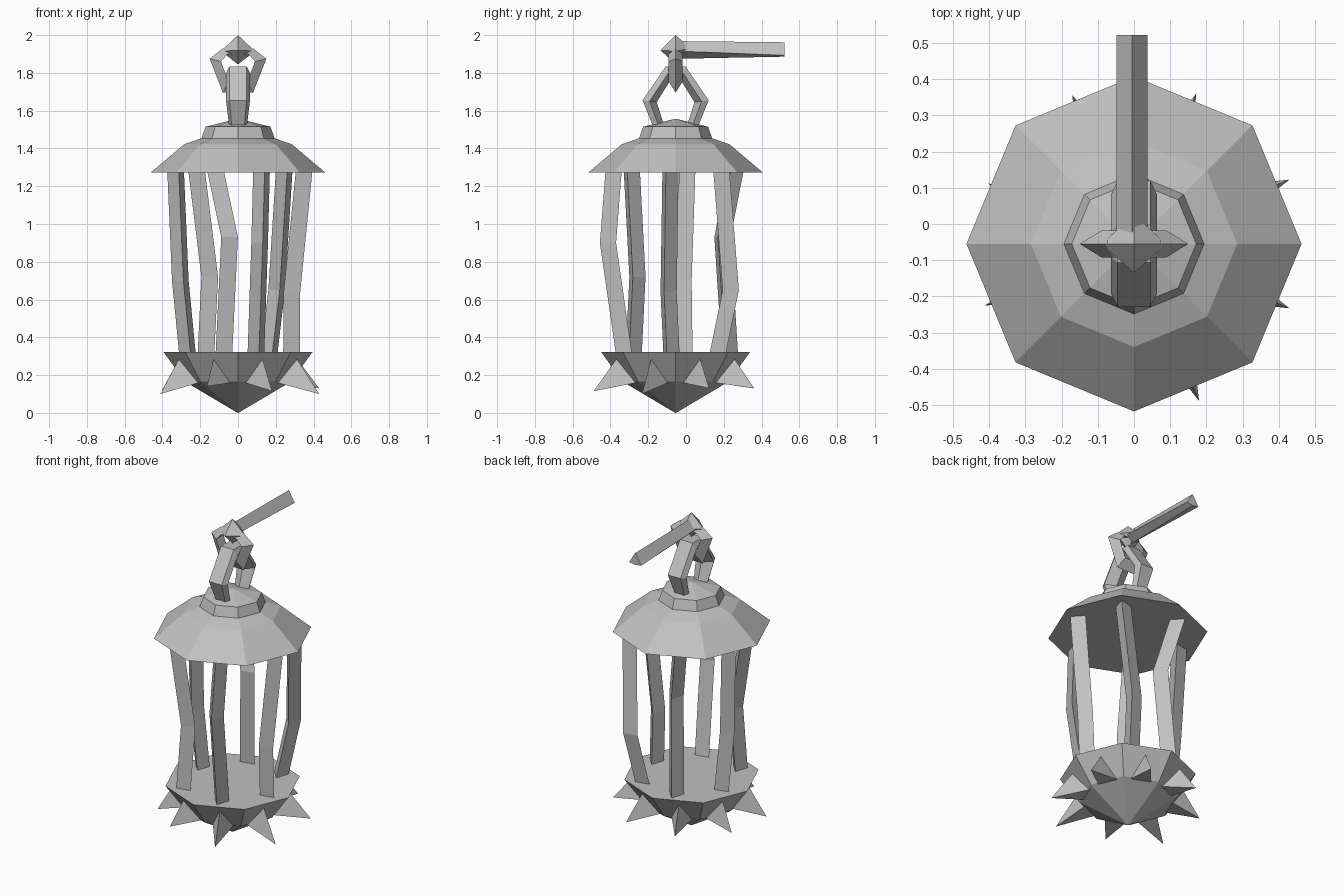
import bpy
import bmesh
from math import cos, sin, pi, radians
from mathutils import Vector

AXIS_Y = -0.055  # depth of the lantern's centre line

if "Cube" in bpy.data.objects:
    bpy.data.objects.remove(bpy.data.objects["Cube"])

iron = bpy.data.materials.new("grey_iron")
iron.use_nodes = True
grey = (0.53, 0.53, 0.53, 1)
iron.diffuse_color = grey
iron.node_tree.nodes["Principled BSDF"].inputs["Base Color"].default_value = grey


def build(name, verts, faces):
    """Flat-shaded part with outward normals, placed on the lantern axis."""
    mesh = bpy.data.meshes.new(name)
    mesh.from_pydata([tuple(v) for v in verts], [], faces)
    mesh.materials.append(iron)
    bm = bmesh.new()
    bm.from_mesh(mesh)
    bmesh.ops.recalc_face_normals(bm, faces=bm.faces)
    bm.to_mesh(mesh)
    bm.free()
    obj = bpy.data.objects.new(name, mesh)
    obj.location.y = AXIS_Y
    bpy.context.collection.objects.link(obj)


def loft(name, rings, closed=False):
    """Skin equal-sized rings; cap the ends unless the path closes."""
    n, m = len(rings[0]), len(rings)
    verts = [v for ring in rings for v in ring]
    faces = []
    for i in range(m if closed else m - 1):
        a, b = i * n, (i + 1) % m * n
        for k in range(n):
            j = (k + 1) % n
            faces.append((a + k, a + j, b + j, b + k))
    if not closed:
        faces.append(tuple(reversed(range(n))))
        faces.append(tuple(range((m - 1) * n, m * n)))
    build(name, verts, faces)


def octagon(r, z):
    return [Vector((r * cos(k * pi / 4), r * sin(k * pi / 4), z)) for k in range(8)]


def turned(name, profile):
    loft(name, [octagon(r, z) for r, z in profile])


# Faceted bowl, roof and cap
turned("base_bowl", [(0.002, 0), (0.28, 0.165), (0.395, 0.323)])
turned("roof", [(0.463, 1.272), (0.285, 1.422), (0.19, 1.455)])
turned("roof_cap", [(0.195, 1.45), (0.172, 1.515), (0.002, 1.557)])

# Three-sided spikes, one on each upper bowl face: tip radius, tip height
tips = [(0.465, 0.13), (0.45, 0.13), (0.445, 0.13), (0.435, 0.12),
        (0.445, 0.1), (0.43, 0.14), (0.47, 0.115), (0.465, 0.1)]
up = Vector((0, 0, 1))
for k, (reach, drop) in enumerate(tips):
    ang = radians(22.5 + 45 * k)
    out = Vector((cos(ang), sin(ang), 0))
    side = Vector((-sin(ang), cos(ang), 0))
    low = out * 0.25 + up * 0.16
    build("spike", [out * 0.337 + up * 0.288, low + side * 0.062,
                    low - side * 0.062, out * reach + up * drop],
          [(0, 1, 2), (0, 3, 1), (1, 3, 2), (2, 3, 0)])

# Bent three-sided cage bars: angle, top xy, bend xyz, bottom xy
bars = [
    (0, (0.345, -0.035), (0.28, -0.045, 0.64), (0.278, -0.03)),
    (60, (0.25, 0.25), (0.21, 0.30, 0.65), (0.17, 0.23)),
    (120, (-0.125, 0.31), (-0.05, 0.24, 0.93), (-0.08, 0.28)),
    (180, (-0.325, 0.07), (-0.30, 0.05, 0.70), (-0.262, 0.055)),
    (240, (-0.225, -0.24), (-0.155, -0.21, 0.72), (-0.175, -0.23)),
    (300, (0.13, -0.32), (0.12, -0.35, 0.90), (0.1, -0.265)),
]
TWIST = -18


def triangle(x, y, z, deg):
    return [Vector((x + 0.052 * cos(radians(deg + t)), y + 0.052 * sin(radians(deg + t)), z))
            for t in (0, 120, 240)]


for deg, top, bend, bottom in bars:
    deg += TWIST
    loft("cage_bar", [triangle(*bottom, 0.31, deg), triangle(*bend, deg),
                      triangle(*top, 1.285, deg)])


def mirrored(half):
    """Complete a left-right symmetric outline from one half."""
    return half + [(-a, z) for a, z in reversed(half)]


# Lower link: five-sided section with a flat outside, standing in the cap
outer = mirrored([(0.12, 1.52), (0.175, 1.655), (0.052, 1.835)])
inner = mirrored([(0.06, 1.52), (0.1, 1.645), (0.025, 1.765)])
scales = mirrored([(0.75, 0), (1, 0), (1, 0)])
loft_rings = []
for (a, z), (b, y), (s, _) in zip(outer, inner, scales):
    s = abs(s)
    mid, height = (a + b) / 2, (z + y) / 2
    loft_rings.append([Vector((0.045 * s, a, z)), Vector((-0.045 * s, a, z)),
                       Vector((-0.063 * s, mid, height)), Vector((0, b, y)),
                       Vector((0.063 * s, mid, height))])
loft("lower_link", loft_rings)

# Upper link: ridged outside, flat inside, a closed ring
outer = mirrored([(0.08, 1.695), (0.15, 1.875), (0.08, 1.93)])
inner = mirrored([(0.05, 1.755), (0.09, 1.86), (0.055, 1.9)])
loft("upper_link", [[Vector((a, 0, z)), Vector((b, 0.037, y)), Vector((b, -0.037, y))]
                    for (a, z), (b, y) in zip(outer, inner)], closed=True)

# Pointed hub over the upper link
hub = [Vector(p) for p in ((0.09, 0, 1.915), (0, 0.08, 1.93), (-0.09, 0, 1.915),
                           (0, -0.08, 1.92), (0, 0, 2.0), (0, 0, 1.845))]
build("hub", hub, [f for k in range(4) for f in
                   ((k, (k + 1) % 4, 4), ((k + 1) % 4, k, 5))])

# Ridged arm reaching to the rear
loft("rear_arm", [[Vector((-0.006, y, top)), Vector((0.037, y, edge)),
                   Vector((-0.006, y, low)), Vector((-0.049, y, edge))]
                  for y, top, edge, low in ((0.02, 1.968, 1.915, 1.875),
                                            (0.577, 1.962, 1.893, 1.886))])
